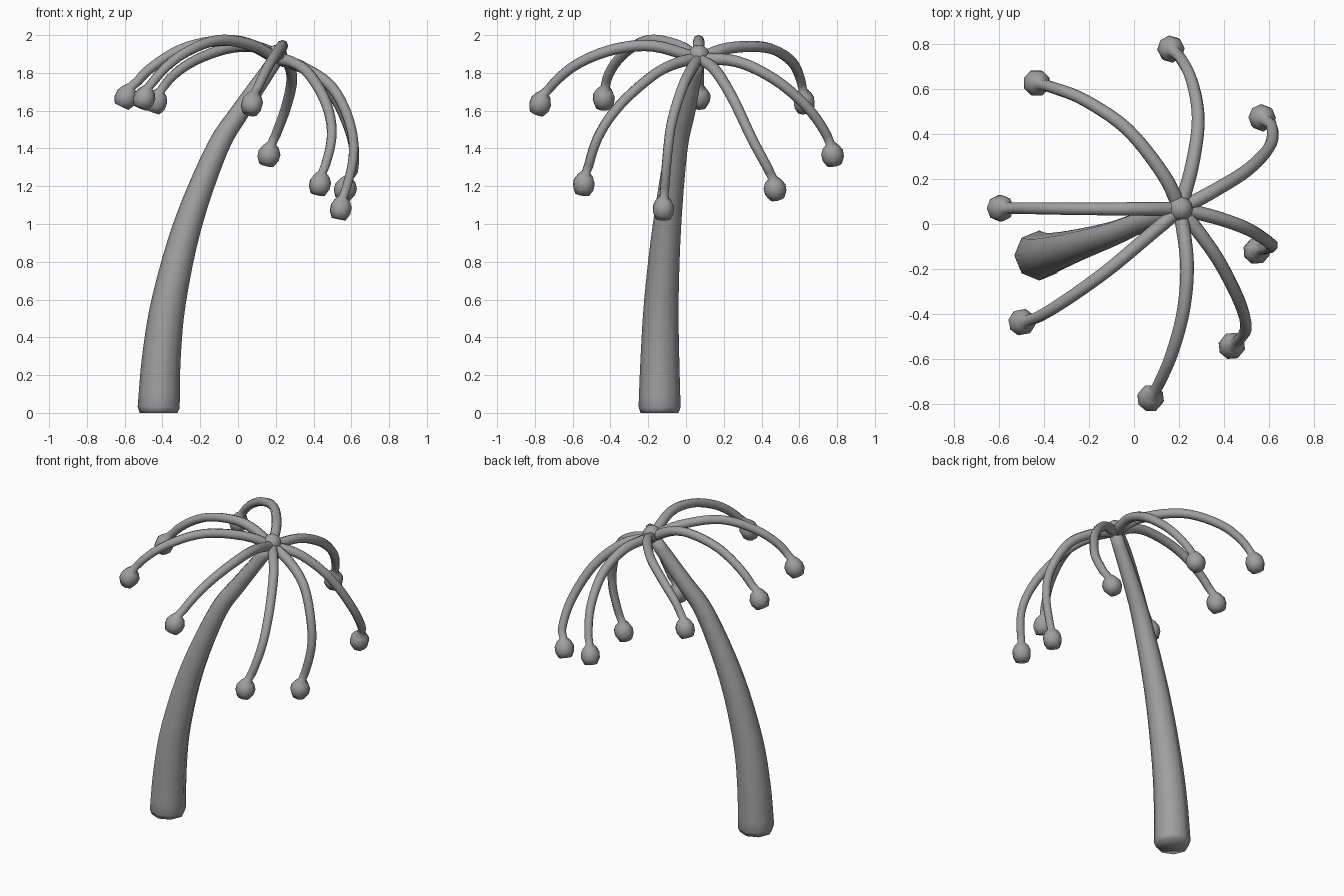
import bpy
import bmesh
import math
from mathutils import Vector

cube = bpy.data.objects.get("Cube")
if cube:
    bpy.data.objects.remove(cube, do_unlink=True)

grey = bpy.data.materials.new("plain grey")
grey.use_nodes = True
GREY = (0.35, 0.35, 0.35, 1)
grey.diffuse_color = GREY
grey.node_tree.nodes["Principled BSDF"].inputs["Base Color"].default_value = GREY

SIDES = 8


def smooth_path(points, steps):
    """Catmull-Rom samples through the control points."""
    p = [Vector(q) for q in points]
    p = [p[0] * 2 - p[1]] + p + [p[-1] * 2 - p[-2]]
    out = []
    for a, b, c, d in zip(p, p[1:], p[2:], p[3:]):
        for k in range(steps):
            t = k / steps
            out.append(0.5 * (2 * b + (c - a) * t + (2 * a - 5 * b + 4 * c - d) * t**2
                              + (3 * b - a - 3 * c + d) * t**3))
    return out + [p[-2]]


def sweep(name, path, radii):
    """Closed round tube with a radius at each path point."""
    bm = bmesh.new()
    rings = []
    last = len(path) - 1
    tangent = (path[1] - path[0]).normalized()
    side = tangent.orthogonal().normalized()
    for i, (point, radius) in enumerate(zip(path, radii)):
        tangent = (path[min(i + 1, last)] - path[max(i - 1, 0)]).normalized()
        side = (side - tangent * side.dot(tangent)).normalized()
        other = tangent.cross(side)
        ring = []
        for k in range(SIDES):
            a = math.tau * k / SIDES
            ring.append(bm.verts.new(point + (side * math.cos(a) + other * math.sin(a)) * radius))
        rings.append(ring)
    for low, high in zip(rings, rings[1:]):
        for k in range(SIDES):
            n = (k + 1) % SIDES
            bm.faces.new((low[k], low[n], high[n], high[k]))
    bm.faces.new(rings[0][::-1])
    bm.faces.new(rings[-1])
    return finish(name, bm)


def finish(name, bm):
    bmesh.ops.recalc_face_normals(bm, faces=bm.faces)
    for face in bm.faces:
        face.smooth = True
    mesh = bpy.data.meshes.new(name)
    bm.to_mesh(mesh)
    bm.free()
    mesh.materials.append(grey)
    obj = bpy.data.objects.new(name, mesh)
    bpy.context.collection.objects.link(obj)
    return obj


# Leaning, tapering trunk with a softened foot
trunk_line = [(-.42, -.14, .03), (-.405, -.138, .3), (-.365, -.13, .6), (-.265, -.1, 1),
              (-.11, -.05, 1.4), (.015, 0, 1.6), (.2, .06, 1.87)]
trunk_path = smooth_path(trunk_line, 4)
trunk_radii = [.112 - .074 * (p.z / 1.88) ** 1.1 for p in trunk_path]
foot = Vector((-.42, -.14, 0))
sweep("trunk", [foot] + trunk_path, [.1] + trunk_radii)

# Round hub where the fronds meet
HUB = Vector((.205, .067, 1.893))
bm = bmesh.new()
bmesh.ops.create_uvsphere(bm, u_segments=12, v_segments=8, radius=.056)
bmesh.ops.translate(bm, verts=bm.verts, vec=HUB)
finish("crown_hub", bm)

# Each drooping frond lists its bends, ending at the middle of its bulb
fronds = {
    "right": [(.05, .067, 1.955), (-.1, .067, 1.97), (-.3, .068, 1.925), (-.48, .07, 1.81), (-.59, .07, 1.675)],
    "back_right": [(.13, .22, 1.93), (-.03, .42, 1.935), (-.22, .55, 1.87), (-.36, .605, 1.77), (-.43, .625, 1.65)],
    "back": [(.26, .27, 1.86), (.285, .47, 1.765), (.255, .64, 1.62), (.2, .745, 1.47), (.165, .775, 1.37)],
    "back_left": [(.36, .15, 1.82), (.51, .245, 1.67), (.605, .35, 1.45), (.61, .44, 1.28), (.57, .47, 1.19)],
    "left": [(.36, .03, 1.82), (.5, -.02, 1.72), (.59, -.075, 1.54), (.61, -.1, 1.35), (.545, -.12, 1.085)],
    "front_left": [(.29, -.04, 1.855), (.38, -.17, 1.79), (.47, -.35, 1.63), (.495, -.47, 1.45), (.435, -.54, 1.215)],
    "front": [(.235, -.17, 1.942), (.22, -.38, 1.925), (.17, -.57, 1.85), (.115, -.7, 1.745), (.075, -.77, 1.64)],
    "front_right": [(.08, -.04, 1.945), (-.11, -.2, 1.972), (-.29, -.33, 1.9), (-.42, -.41, 1.79), (-.495, -.435, 1.67)],
}
bulb_profile = [(.06, .024), (.04, .044), (.01, .059), (-.025, .058), (-.06, .04)]

FROND_START = HUB - Vector((0, 0, .018))
for name, bends in fronds.items():
    path = smooth_path([FROND_START] + bends, 5)
    tip = path[-1]
    stem = [p for p in path if (p - tip).length > .1]
    radii = [.032 - .007 * i / len(stem) for i in range(len(stem))]
    # bulbs hang a little more steeply than their stems
    axis = ((stem[-1] - tip).normalized() + Vector((0, 0, .4))).normalized()
    for along, radius in bulb_profile:
        stem.append(tip + axis * along)
        radii.append(radius)
    sweep(name + "_frond", stem, radii)
